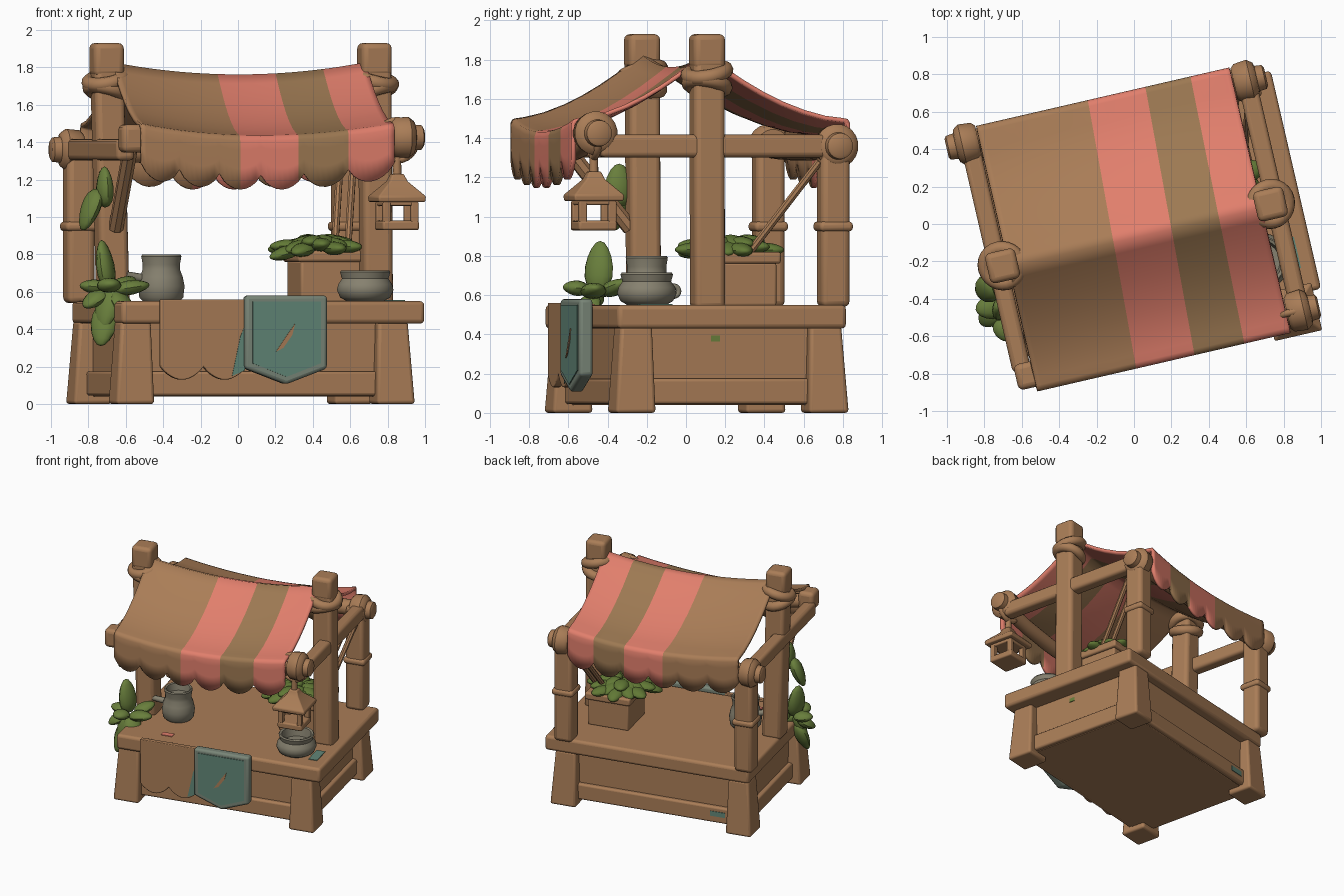
import bpy, bmesh, math, random
from mathutils import Vector, Matrix

if "Cube" in bpy.data.objects:
    bpy.data.objects.remove(bpy.data.objects["Cube"])

random.seed(4)
ANG = math.radians(13)                      # the stall stands turned about z
ROT = Matrix.Rotation(ANG, 4, 'Z')


def L(x, y, z):                             # grid position -> stall's own frame
    return ROT.inverted() @ Vector((x, y, z))


def mat(name, r, g, b):
    m = bpy.data.materials.new(name)
    m.diffuse_color = (r, g, b, 1)
    m.use_nodes = True
    m.node_tree.nodes["Principled BSDF"].inputs["Base Color"].default_value = m.diffuse_color
    return m


WOOD = mat("warm wood", .40, .205, .095)
RED = mat("coral red cloth", .75, .21, .15)
OLIVE = mat("olive tan cloth", .335, .19, .085)
GREEN = mat("leaf green", .14, .21, .045)
DARKGREEN = mat("dark leaf green", .12, .19, .036)
CLAY = mat("grey clay", .24, .22, .16)
TEAL = mat("teal cloth", .12, .24, .185)
TRIM = mat("grey teal trim", .19, .235, .185)


def finish(name, bm, m, bevel=0, solid=0):
    bmesh.ops.recalc_face_normals(bm, faces=bm.faces)
    me = bpy.data.meshes.new(name)
    bm.to_mesh(me)
    bm.free()
    for x in (m if isinstance(m, list) else [m]):
        me.materials.append(x)
    ob = bpy.data.objects.new(name, me)
    bpy.context.collection.objects.link(ob)
    if solid:
        md = ob.modifiers.new("thickness", 'SOLIDIFY')
        md.thickness, md.offset = solid, 0
    if bevel:
        md = ob.modifiers.new("soft edges", 'BEVEL')
        md.width, md.segments = bevel, 3
    return ob


def box(name, c, size, m=WOOD, bevel=.02, flare=1.0, lean=(0, 0)):
    """Box; flare scales the bottom, lean shifts the top."""
    bm = bmesh.new()
    bmesh.ops.create_cube(bm, size=1)
    for v in bm.verts:
        k = flare if v.co.z < 0 else 1
        s = (0, 0) if v.co.z < 0 else lean
        v.co = Vector((v.co.x * size[0] * k + s[0], v.co.y * size[1] * k + s[1], v.co.z * size[2])) + Vector(c)
    return finish(name, bm, m, bevel)


def loft(name, pts, radii, m=WOOD, n=20, bevel=0):
    """Round rings along a path, all facing one axis, capped at both ends."""
    pts = [Vector(p) for p in pts]
    q = (pts[-1] - pts[0]).to_track_quat('Z', 'Y')
    bm = bmesh.new()
    rings = []
    for p, r in zip(pts, radii):
        rings.append([bm.verts.new(p + q @ Vector((r * math.cos(a), r * math.sin(a), 0)))
                      for a in ((i + .5) * math.tau / n for i in range(n))])
    for a, b in zip(rings, rings[1:]):
        for i in range(n):
            bm.faces.new((a[i], a[(i + 1) % n], b[(i + 1) % n], b[i]))
    bm.faces.new(rings[0])
    bm.faces.new(rings[-1])
    return finish(name, bm, m, bevel)


def ring(name, c, R, r, tilt=(0, 0, 0), m=WOOD):
    bpy.ops.mesh.primitive_torus_add(major_radius=R, minor_radius=r, major_segments=24,
                                     minor_segments=10, location=c, rotation=tilt)
    ob = bpy.context.object
    ob.name = name
    ob.data.materials.append(m)


def leaf(name, base, direction, length, width, m=GREEN):
    d = Vector(direction).normalized()
    bm = bmesh.new()
    bmesh.ops.create_uvsphere(bm, u_segments=12, v_segments=8, radius=1)
    mx = Matrix.Translation(Vector(base) + d * length / 2) @ d.to_track_quat('Z', 'Y').to_matrix().to_4x4()
    for v in bm.verts:
        k = 1 - .2 * v.co.z
        v.co = mx @ Vector((v.co.x * width / 2 * k, v.co.y * width * .3 * k, v.co.z * length / 2))
    finish(name, bm, m)


def plate(name, outline, v, thick, m, bevel=0):
    """Upright plate from a (u, z) outline; front face at v."""
    bm = bmesh.new()
    f = bm.faces.new([bm.verts.new((u, v, z)) for u, z in outline])
    r = bmesh.ops.extrude_face_region(bm, geom=[f])
    for x in r['geom']:
        if isinstance(x, bmesh.types.BMVert):
            x.co.y += thick
    return finish(name, bm, m, bevel)


# counter: top slab, body, rails, flared legs
box("counter_top", (.065, .036, .49), (1.664, 1.196, .12), bevel=.022)
box("counter_body", (.03, .05, .245), (1.44, 1.02, .41), bevel=.005)
for s in (-1, 1):
    box("bottom_rail_long", (.03, .05 + s * .51, .11), (1.36, .07, .13), bevel=.015)
    box("bottom_rail_side", (.03 + s * .72, .05, .11), (.07, .96, .13), bevel=.015)
    for t in (-1, 1):
        box("counter_leg", (.025 + s * .715, .05 + t * .505, .222), (.165, .165, .444), flare=1.27,
            bevel=.018, lean=(-s * .01, -t * .01))

# worn paint patches
spot = L(.84, -.16, .552)
box("top_teal_patch", spot, (.07, .17, .006), TEAL, 0)
box("top_red_patch", L(-.30, -.50, .552), (.09, .05, .006), RED, 0)
box("back_teal_patch", (-.50, .597, .12), (.12, .006, .04), TEAL, 0)
box("side_moss_patch", (.752, -.02, .38), (.006, .045, .03), GREEN, 0)

# ridge posts with rope, back posts with bands
for s, u0, u1 in ((-1, -.70, -.735), (1, .745, .735)):
    box("ridge_post", (u0, -.06, 1.19), (.16, .16, 1.32), bevel=.03, lean=(u1 - u0, 0))
    box("ridge_post_cap", (u1, -.06, 1.84), (.165, .165, .18), bevel=.03)
    ring("post_rope", (u1, -.06, 1.735), .098, .038, (.2, s * .22, 0))
    ring("post_rope", (u1, -.06, 1.67), .094, .038, (-.2, -s * .28, 0))
    box("back_post", (s * .735, .60, .97), (.15, .15, .86), bevel=.03)
    box("back_post_band", (s * .735, .60, .95), (.175, .175, .05), bevel=.02)
    box("side_beam", (s * .76, 0, 1.36), (.10, 1.26, .115), bevel=.025)

# eave beams and end knobs
for name, v, z, r, sag in (("front_beam", -.655, 1.42, .055, .095), ("back_beam", .61, 1.36, .06, .015)):
    us = [-.78, -.5, -.2, 0, .2, .5, .8]
    loft(name, [(u, v, z - sag * (1 - (u / .8) ** 2)) for u in us], [r] * 7)


def knob(name, u, v, z, s):
    loft(name, [(u + s * d, v, z) for d in (-.08, -.06, .01, .04, .045, .085, .095)],
         [.085, .105, .112, .09, .07, .066, .05])


knob("front_knob", .77, -.65, 1.425, 1)
knob("back_knob", .77, .61, 1.36, 1)
knob("back_knob", -.79, .62, 1.36, -1)
box("front_beam_end", (-.735, -.66, 1.42), (.13, .14, .15), bevel=.03)
loft("front_brace", [(-.70, -.13, .94), (-.70, -.47, 1.36)], [.04, .04], n=8)

# cloth roof: sagging striped sheet with scalloped hems on both eaves
HW, COLS = .695, 48
rows = [(.69, 1, s) for s in (1, .6, .25, .08)] + [(.682, .99, .01), (.665, .96, 0)]
rows += [(-.06 + .74 * t, t, 0) for t in (.85, .7, .55, .4, .27, .13, .04)]
rows += [(-.06 - .69 * t, t, 0) for t in (.015, .1, .2, .33, .46, .6, .75, .9, .96)]
rows += [(-.738, .99, .01)] + [(-.745, 1, s) for s in (.08, .25, .6, 1)]
bm = bmesh.new()
grid = []
for v, t, s in rows:
    line = []
    for i in range(COLS + 1):
        f = i / COLS
        k = 1 - (2 * f - 1) ** 2
        u = (2 * f - 1) * HW + .05 * v * k - .01
        z = 1.825 - .335 * (1 - (1 - t) ** 1.7) - .065 * k
        z -= s * (.20 + .08 * abs(math.sin(6 * math.pi * f)) ** .7)
        line.append(bm.verts.new((u, v, z)))
    grid.append(line)
for a, b in zip(grid, grid[1:]):
    for i in range(COLS):
        face = bm.faces.new((a[i], a[i + 1], b[i + 1], b[i]))
        face.material_index = 0 if i < 20 else 1 if i < 31 or i >= 40 else 2
roof = finish("cloth_roof", bm, [WOOD, RED, OLIVE], solid=.022)

# lantern hanging from the front beam
c = L(.85, -.47, 0)
ring("lantern_loop", (c.x, c.y, 1.41), .105, .02, (math.pi / 2, 0, 0))
loft("lantern_hanger", [(c.x, c.y, 1.18), (c.x, c.y, 1.32)], [.025, .022], n=10)
loft("lantern_roof", [(c.x, c.y, z) for z in (1.08, 1.11, 1.19, 1.23)], [.18, .185, .07, .045], n=4, bevel=.008)
box("lantern_base", (c.x, c.y, .955), (.20, .20, .05), bevel=.012)
box("lantern_rim", (c.x, c.y, 1.075), (.19, .19, .03), bevel=.008)
for s in (-1, 1):
    for t in (-1, 1):
        box("lantern_bar", (c.x + s * .077, c.y + t * .077, 1.02), (.04, .04, .12), bevel=.006)

# clay jug and clay pot
j, p = L(-.41, -.20, 0), L(.68, -.20, 0)
loft("clay_jug", [(j.x, j.y, z) for z in (.55, .57, .63, .68, .72, .745, .79, .80, .795, .74)],
     [.10, .118, .125, .115, .10, .10, .108, .102, .09, .08], CLAY, 28)
loft("jug_handle", [(j.x - .10, j.y, .67), (j.x - .20, j.y - .02, .69)], [.025, .02], CLAY, 10)
loft("clay_pot", [(p.x, p.y, z) for z in (.55, .57, .61, .64, .67, .705, .715, .71, .64)],
     [.10, .135, .152, .145, .125, .135, .128, .112, .10], CLAY, 28)
ring("pot_handle", (p.x + .03, p.y + .135, .62), .025, .014, (0, math.pi / 2, 0), CLAY)

# crate heaped with leaves
k = L(.46, .26, 0)
box("crate", (k.x, k.y, .655), (.33, .34, .22), bevel=.012)
box("crate_rim", (k.x, k.y, .79), (.37, .38, .06), bevel=.015)
for i in range(26):
    a = i * 2.4
    r = .01 + .13 * (i / 26)
    leaf("crate_leaf", (k.x - .04 + r * math.cos(a), k.y - .04 + r * math.sin(a), .885 - .06 * i / 26),
         (math.cos(a), math.sin(a), random.uniform(-.3, .05)), .17, .12, DARKGREEN)

# sticks leaning from crate to back post
for d in (-.035, .035):
    loft("leaning_stick", [L(.55 + d, .31, .80), L(.58 + d, .68, 1.28)], [.02, .02], n=8)

# plant on the front left corner, vine leaves on the post above
for b, d, l, w in (((-.69, -.45, .61), (-.15, .05, 1), .27, .15), ((-.68, -.47, .62), (-.2, -.3, -1), .24, .14),
                   ((-.70, -.46, .54), (-.15, -.4, -1), .25, .15), ((-.66, -.48, .61), (1, .1, .15), .19, .13),
                   ((-.66, -.47, .60), (.5, -.4, -.8), .2, .14), ((-.70, -.43, .62), (-1, -.2, .1), .15, .13),
                   ((-.72, -.44, .6), (-.6, -.6, -.5), .16, .13), ((-.66, -.42, .61), (.5, .6, .3), .17, .13),
                   ((-.70, -.50, .63), (.2, -1, .1), .13, .13)):
    leaf("corner_leaf", L(*b), ROT.inverted() @ Vector(d), l, w)
leaf("vine_leaf", L(-.75, -.33, 1.15), (-.4, -.1, -1), .24, .15)
leaf("vine_leaf", L(-.71, -.34, 1.05), (-.02, 0, 1), .22, .15)

# teal banner over the counter front with a paler trim and a mark
U = .12
shape = [(-.225, .58), (.225, .58), (.225, .19), (.0, .105), (-.225, .19)]
plate("banner", [(U + a, b) for a, b in shape], -.635, .07, TRIM, bevel=.018)
plate("banner_field", [(U + a * .83, .375 + (b - .375) * .85) for a, b in shape], -.640, .009, TEAL)
plate("banner_mark", [(U - .06, .28), (U - .02, .30), (U + .03, .37), (U + .045, .43), (U - .005, .36)],
      -.645, .009, WOOD)

# scalloped brown cloth beside the banner, teal where it meets it
pts = [(-.56, .56), (-.09, .56)]
pts += [(-.09 - .47 * i / 24, .20 - .07 * abs(math.sin(math.pi * i / 12)) ** .8) for i in range(25)]
plate("counter_cloth", pts, -.595, .04, WOOD, bevel=.006)
plate("cloth_teal_edge", [(-.10, .42), (-.125, .36), (-.17, .15), (-.10, .18)], -.599, .006, TEAL)

# shade smoothly (softer folds on the cloth), then turn the whole stall
objs = list(bpy.context.scene.objects)
for ob in objs:
    ob.matrix_world = ROT @ ob.matrix_basis
    ob.select_set(ob is not roof)
bpy.context.view_layer.objects.active = objs[0]
bpy.ops.object.shade_smooth_by_angle(angle=math.radians(40))
bpy.ops.object.select_all(action='DESELECT')
roof.select_set(True)
bpy.context.view_layer.objects.active = roof
bpy.ops.object.shade_smooth_by_angle(angle=math.radians(75))
